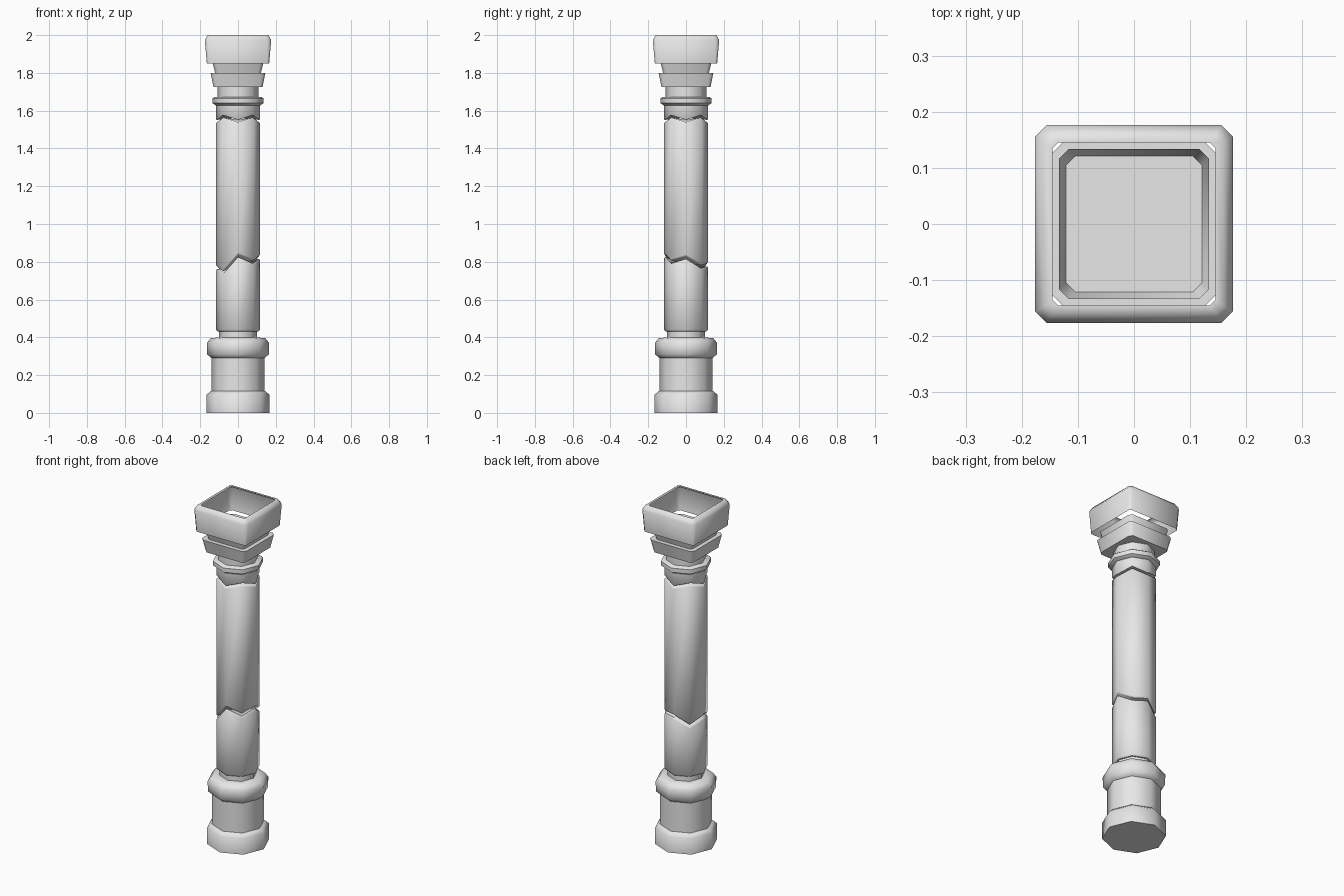
import bpy, bmesh, math

if "Cube" in bpy.data.objects:
    bpy.data.objects.remove(bpy.data.objects["Cube"])

stone = bpy.data.materials.new("pale_stone")
stone.diffuse_color = (0.8, 0.8, 0.8, 1)
stone.use_nodes = True
stone.node_tree.nodes["Principled BSDF"].inputs["Base Color"].default_value = stone.diffuse_color


def octagon(r, z):
    """Eight points with corners on the axes; z is a height or eight heights."""
    zs = z if isinstance(z, list) else [z] * 8
    return [(r * math.cos(k * math.pi / 4), r * math.sin(k * math.pi / 4), zs[k])
            for k in range(8)]


def square(h, c, z):
    """Square of half width h with corners cut by c."""
    a = h - c
    return [(h, -a, z), (h, a, z), (a, h, z), (-a, h, z),
            (-h, a, z), (-h, -a, z), (-a, -h, z), (a, -h, z)]


def loft(name, rings, bottom=True, top=True, angle=50):
    """Skin a stack of eight-point rings, with fan caps at open ends."""
    bm = bmesh.new()
    loops = [[bm.verts.new(p) for p in ring] for ring in rings]
    for a, b in zip(loops, loops[1:]):
        for k in range(8):
            n = (k + 1) % 8
            bm.faces.new((a[k], a[n], b[n], b[k]))
    for loop, wanted, flip in ((loops[0], bottom, True), (loops[-1], top, False)):
        if wanted:
            mid = bm.verts.new((0, 0, sum(v.co.z for v in loop) / 8))
            for k in range(8):
                f = (loop[k], loop[(k + 1) % 8], mid)
                bm.faces.new(f[::-1] if flip else f)
    mesh = bpy.data.meshes.new(name)
    bm.to_mesh(mesh)
    bm.free()
    mesh.materials.append(stone)
    obj = bpy.data.objects.new(name, mesh)
    bpy.context.collection.objects.link(obj)
    bpy.ops.object.select_all(action='DESELECT')
    obj.select_set(True)
    bpy.context.view_layer.objects.active = obj
    bpy.ops.object.shade_smooth_by_angle(angle=math.radians(angle))
    return obj


def turned(name, profile, **kw):
    return loft(name, [octagon(r, z) for r, z in profile], **kw)


def shift(zs, d):
    return [z + d for z in zs]


# Foot, drum and collar
turned("base_plinth", [(0.168, 0), (0.168, 0.095), (0.145, 0.115)])
turned("base_drum", [(0.141, 0.10), (0.141, 0.31)])
turned("base_collar", [(0.135, 0.285), (0.163, 0.31), (0.165, 0.37), (0.145, 0.395), (0.10, 0.40)])
turned("lower_neck", [(0.10, 0.39), (0.10, 0.445)])

# Shaft broken by two jagged cracks, heights listed around the eight corners
low_crack = [0.825, 0.775, 0.785, 0.735, 0.77, 0.745, 0.835, 0.80]
high_crack = [1.545, 1.57] * 4
R = 0.117
loft("shaft_lower", [octagon(0.108, 0.432), octagon(R, 0.442),
                     octagon(R, shift(low_crack, -0.018)),
                     octagon(R - 0.006, shift(low_crack, -0.009))])
loft("shaft_middle", [octagon(R - 0.006, shift(low_crack, 0.006)),
                      octagon(R, shift(low_crack, 0.014)),
                      octagon(R, shift(high_crack, -0.012)),
                      octagon(R - 0.006, shift(high_crack, -0.006))])
loft("shaft_upper", [octagon(R - 0.004, shift(high_crack, 0.006)),
                     octagon(R, shift(high_crack, 0.012)), octagon(R, 1.64)])

# Ring and neck under the capital
turned("upper_ring", [(0.118, 1.628), (0.136, 1.64), (0.136, 1.665), (0.125, 1.672)])
turned("upper_neck", [(0.108, 1.66), (0.108, 1.735)])

# Square capital: closed slab, open tray and open hollow crown
loft("capital_slab", [square(0.130, 0.016, 1.725), square(0.145, 0.018, 1.80)])
loft("capital_tray", [square(0.121, 0.016, 1.80), square(0.134, 0.018, 1.85)],
     bottom=False, top=False)
loft("capital_crown", [square(0.165, 0.012, 1.85), square(0.176, 0.02, 1.975),
                       square(0.160, 0.014, 2.0), square(0.145, 0.01, 2.0)],
     bottom=False, top=False, angle=70)
